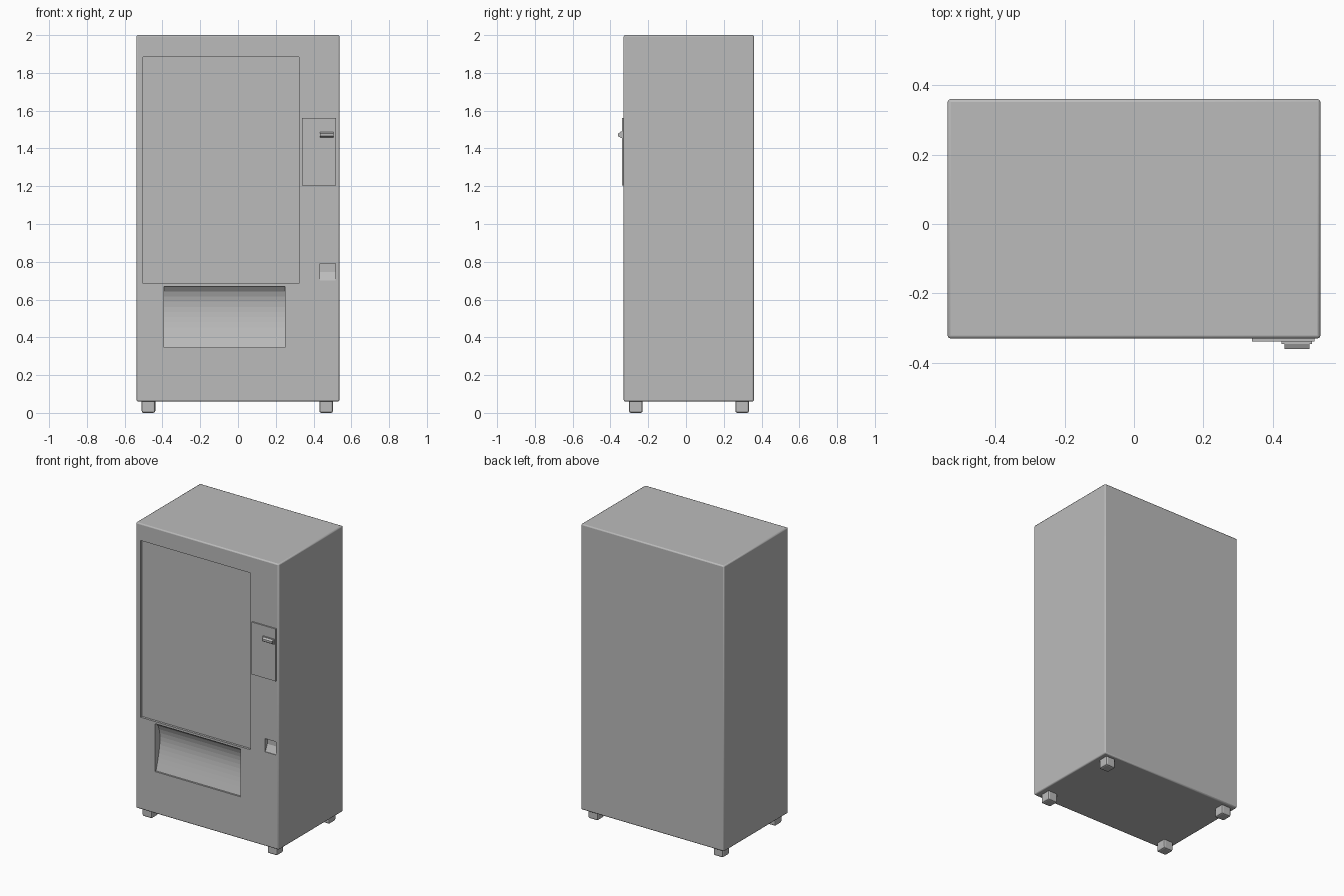
import bpy, bmesh, math

cube = bpy.data.objects.get("Cube")
if cube:
    bpy.data.objects.remove(cube, do_unlink=True)

grey = bpy.data.materials.new("plain_grey")
grey.use_nodes = True
colour = (0.5, 0.5, 0.5, 1)
grey.diffuse_color = colour
grey.node_tree.nodes["Principled BSDF"].inputs["Base Color"].default_value = colour

FRONT = -0.33


def prism(name, x0, x1, profile):
    """Extrude a (y, z) outline along x."""
    bm = bmesh.new()
    face = bm.faces.new([bm.verts.new((x0, y, z)) for y, z in profile])
    ext = bmesh.ops.extrude_face_region(bm, geom=[face])
    verts = [g for g in ext["geom"] if isinstance(g, bmesh.types.BMVert)]
    bmesh.ops.translate(bm, vec=(x1 - x0, 0, 0), verts=verts)
    bmesh.ops.recalc_face_normals(bm, faces=bm.faces)
    mesh = bpy.data.meshes.new(name)
    bm.to_mesh(mesh)
    bm.free()
    mesh.materials.append(grey)
    obj = bpy.data.objects.new(name, mesh)
    bpy.context.scene.collection.objects.link(obj)
    return obj


def box(name, x0, x1, y0, y1, z0, z1, bevel=0):
    obj = prism(name, x0, x1, [(y0, z0), (y1, z0), (y1, z1), (y0, z1)])
    if bevel:
        add_bevel(obj, bevel)
    return obj


def add_bevel(obj, width):
    mod = obj.modifiers.new("edge_bevel", "BEVEL")
    mod.width = width
    mod.segments = 2


def cut(target, cutter):
    mod = target.modifiers.new(cutter.name, "BOOLEAN")
    mod.operation = "DIFFERENCE"
    mod.solver = "EXACT"
    mod.object = cutter
    cutter.hide_render = True
    cutter.hide_viewport = True
    cutter.display_type = "WIRE"


# Cabinet shell
cabinet = box("cabinet", -0.537, 0.537, FRONT, 0.36, 0.06, 2.0, 0.008)

# Recessed display window
cut(cabinet, box("window_cutter", -0.502, 0.324, FRONT - 0.05, FRONT + 0.015, 0.685, 1.885))

# Delivery tray with a curved back
top, bottom, steps = 0.67, 0.345, 12
tray = [(FRONT - 0.05, bottom), (FRONT - 0.05, top)]
for i in range(steps + 1):
    t = i / steps
    depth = 0.012 + 0.042 * math.sin(math.pi * t ** 0.7)
    tray.append((FRONT + depth, top + (bottom - top) * t))
cut(cabinet, prism("tray_cutter", -0.393, 0.248, tray))

# Coin return: deep at the top, sloping out at the bottom
cut(cabinet, prism("coin_return_cutter", 0.434, 0.517, [
    (FRONT - 0.05, 0.7), (FRONT - 0.05, 0.79), (FRONT + 0.025, 0.79),
    (FRONT + 0.025, 0.745), (FRONT + 0.004, 0.7)]))

# Payment panel with a projecting reader slot
box("payment_panel", 0.34, 0.52, FRONT - 0.009, FRONT + 0.005, 1.205, 1.56)
box("reader_base", 0.425, 0.513, -0.346, FRONT, 1.455, 1.49)
prism("reader_lip", 0.434, 0.506, [
    (-0.34, 1.455), (-0.36, 1.465), (-0.36, 1.479), (-0.34, 1.489)])

# Four stubby feet
for side, cx in (("left", 0.467), ("right", -0.474)):
    for end, cy in (("front", -0.265), ("back", 0.297)):
        box(f"{end}_{side}_foot", cx - 0.036, cx + 0.036,
            cy - 0.036, cy + 0.036, 0, 0.07, 0.01)

# Smooth curves while keeping hard edges
bpy.ops.object.select_all(action="DESELECT")
cabinet.select_set(True)
bpy.context.view_layer.objects.active = cabinet
bpy.ops.object.shade_smooth_by_angle(angle=math.radians(25))
